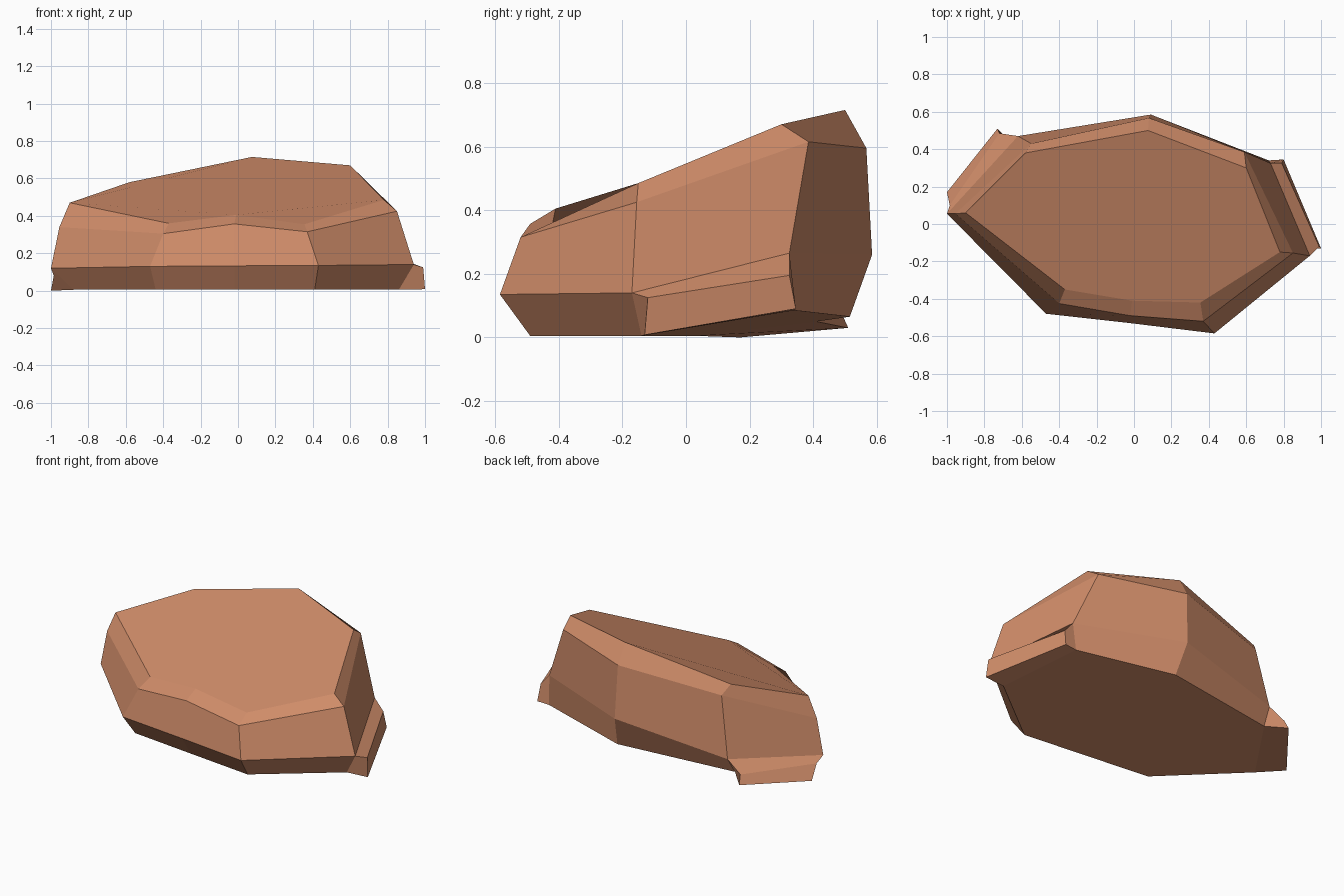
import bpy
import bmesh

# Remove the default object
default_cube = bpy.data.objects.get("Cube")
if default_cube:
    bpy.data.objects.remove(default_cube, do_unlink=True)


def make_material(name, colour):
    material = bpy.data.materials.new(name)
    material.use_nodes = True
    material.diffuse_color = colour
    shader = next(node for node in material.node_tree.nodes
                  if node.type == "BSDF_PRINCIPLED")
    shader.inputs["Base Color"].default_value = colour
    shader.inputs["Roughness"].default_value = 0.9
    return material


def loft(name, rings, material):
    """Join closed outlines from bottom to top and cap both ends."""
    bm = bmesh.new()
    loops = [[bm.verts.new(point) for point in ring] for ring in rings]
    for lower, upper in zip(loops, loops[1:]):
        count = len(lower)
        for i in range(count):
            j = (i + 1) % count
            bm.faces.new((lower[i], lower[j], upper[j], upper[i]))
    bm.faces.new(list(reversed(loops[0])))
    bm.faces.new(loops[-1])
    bmesh.ops.recalc_face_normals(bm, faces=bm.faces)
    mesh = bpy.data.meshes.new(name)
    bm.to_mesh(mesh)
    bm.free()
    mesh.materials.append(material)
    obj = bpy.data.objects.new(name, mesh)
    bpy.context.collection.objects.link(obj)
    return obj


clay = make_material("red_brown_stone", (0.62, 0.26, 0.14, 1))

# Boulder outlines, each running front left, front middle, front right,
# right, back right, back, back left, left
base_outline = [
    (-.44, -.4, .005), (-.02, -.445, .005), (.41, -.49, .005), (.86, -.14, .005),
    (.72, .34, .085), (.12, .515, .065), (-.63, .41, .05), (-.88, .03, .005),
]
waist_outline = [
    (-.47, -.48, .13), (-.02, -.53, .133), (.43, -.585, .135), (.94, -.17, .14),
    (.73, .325, .265), (.09, .585, .26), (-.62, .47, .15), (-1, .055, .12),
]
shoulder_outline = [
    (-.4, -.425, .305), (-.02, -.49, .357), (.37, -.52, .315), (.85, -.155, .425),
    (.59, .385, .615), (.08, .567, .595), (-.55, .43, .52), (-.955, .055, .34),
]
crown_outline = [
    (-.37, -.35, .36), (-.01, -.41, .405), (.355, -.42, .355), (.78, -.15, .485),
    (.6, .3, .67), (.075, .5, .715), (-.58, .38, .58), (-.9, .06, .47),
]
loft("boulder",
     [base_outline, waist_outline, shoulder_outline, crown_outline], clay)

# Ledges start on the boulder's waist edge and step outward near the ground
right_front, right_back = waist_outline[3], waist_outline[4]
loft("right_ledge", [
    [base_outline[3], (1, -.13, .008), (.8, .345, .09), base_outline[4]],
    [right_front, (.99, -.12, .125), (.79, .325, .195), right_back],
], clay)

left_back, left_front = waist_outline[6], waist_outline[7]
loft("left_ledge", [
    [base_outline[6], (-.73, .51, .03), (-1, .17, 0), base_outline[7]],
    [left_back, (-.72, .485, .085), (-.985, .1, .08), left_front],
], clay)
